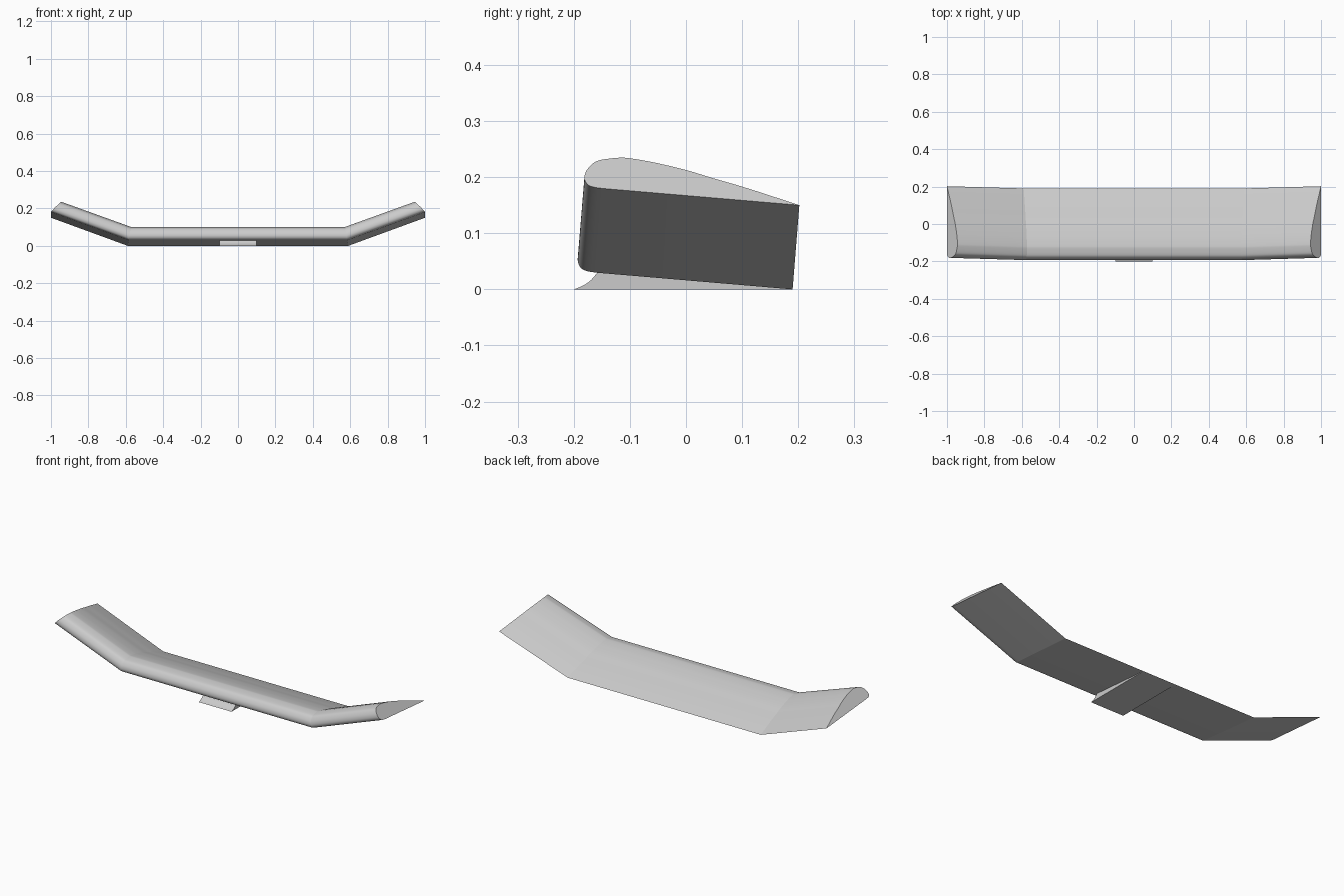
import bpy, bmesh, math
from mathutils import Vector

cube = bpy.data.objects.get("Cube")
if cube:
    bpy.data.objects.remove(cube, do_unlink=True)

# One plain grey for the whole model
grey = bpy.data.materials.new("light_grey")
grey.use_nodes = True
colour = (0.6, 0.6, 0.6, 1)
grey.diffuse_color = colour
grey.node_tree.nodes["Principled BSDF"].inputs["Base Color"].default_value = colour

CHORD, NOSE, TAIL = 0.383, -0.193, 0.19
TILT = 0.085                      # nose-up slope of the flat underside
KINK, TIP_RISE, SWEEP = 0.59, 0.15, 0.012


def smooth_path(points, steps=4):
    """Catmull-Rom curve through an open list of 2D points."""
    p = [Vector(q) for q in points]
    p = [2 * p[0] - p[1]] + p + [2 * p[-1] - p[-2]]
    out = []
    for i in range(1, len(p) - 2):
        a, b, c, d = p[i - 1:i + 3]
        for k in range(steps):
            t = k / steps
            out.append(0.5 * (2 * b + (c - a) * t + (2 * a - 5 * b + 4 * c - d) * t ** 2
                              + (3 * b - a - 3 * c + d) * t ** 3))
    return out + [p[-2]]


def loft(name, rings, sharp_rings=()):
    """Skin a list of closed rings and cap both ends."""
    bm = bmesh.new()
    loops = [[bm.verts.new(co) for co in ring] for ring in rings]
    n = len(loops[0])
    for a, b in zip(loops, loops[1:]):
        for i in range(n):
            j = (i + 1) % n
            bm.faces.new((a[i], a[j], b[j], b[i]))
    bm.faces.new(loops[0])
    bm.faces.new(loops[-1])
    for r in sharp_rings:
        for i in range(n):
            bm.edges.get((loops[r][i], loops[r][(i + 1) % n])).smooth = False
    bmesh.ops.recalc_face_normals(bm, faces=bm.faces)
    mesh = bpy.data.meshes.new(name)
    bm.to_mesh(mesh)
    bm.free()
    mesh.materials.append(grey)
    obj = bpy.data.objects.new(name, mesh)
    bpy.context.collection.objects.link(obj)
    bpy.ops.object.select_all(action="DESELECT")
    obj.select_set(True)
    bpy.context.view_layer.objects.active = obj
    bpy.ops.object.shade_smooth_by_angle(angle=math.radians(30), keep_sharp_edges=True)
    return obj


# Aerofoil: chord fraction and height above the flat underside, tail to nose to belly
aerofoil = smooth_path([
    (1, 0), (0.87, 0.0155), (0.735, 0.031), (0.6, 0.0445), (0.473, 0.058),
    (0.34, 0.068), (0.264, 0.072), (0.2, 0.074), (0.16, 0.073), (0.08, 0.065),
    (0.042, 0.056), (0.01, 0.038), (0, 0.022), (0.006, 0.011),
    (0.022, 0.004), (0.05, 0.001), (0.09, 0)])


def station(side, tip):
    """Wing section at the mitred kink or at the slanted tip."""
    ring = []
    for f, h in aerofoil:
        y = NOSE + CHORD * f
        base = TILT * (TAIL - y)
        if tip:
            ring.append((side * (1 - 0.76 * h), y + SWEEP, TIP_RISE + base + 0.785 * h))
        else:
            x = KINK - math.tan(math.radians(10)) * (h + base)
            ring.append((side * x, y, base + h))
    return ring


# Wing: flat centre panel with raised outer panels
loft("wing", [station(-1, True), station(-1, False), station(1, False), station(1, True)],
     sharp_rings=(0, 1, 2, 3))

# Mounting wedge: flat base under the wing with a hollow-curved front lip
lip = smooth_path([(-0.2, 0), (-0.185, 0.006), (-0.17, 0.016), (-0.157, 0.031)])
wedge = lip + [Vector((-0.1, 0.06)), Vector((0, 0.06)), Vector((TAIL, 0))]
loft("mounting_wedge", [[(x, y, z) for y, z in wedge] for x in (-0.1, 0.1)],
     sharp_rings=(0, 1))
